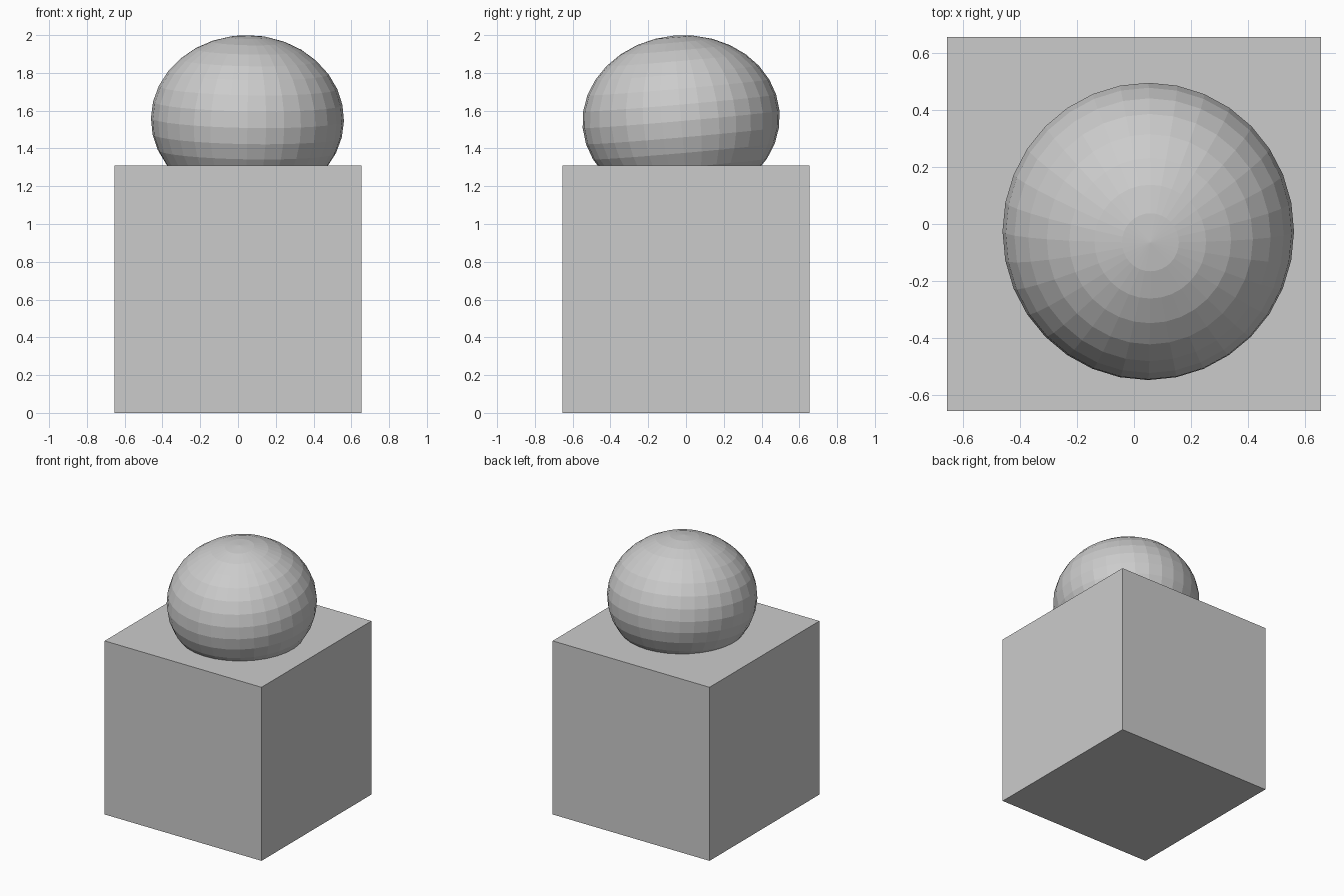
import bpy
from math import radians

if "Cube" in bpy.data.objects:
    bpy.data.objects.remove(bpy.data.objects["Cube"])

SIDE = 1.31

# Cubic pedestal standing on the ground
bpy.ops.mesh.primitive_cube_add(size=SIDE, location=(0, 0, SIDE / 2))
bpy.context.object.name = "pedestal_block"

# Squashed, slightly tilted faceted ball sunk into the block's top
bpy.ops.mesh.primitive_uv_sphere_add(
    segments=32, ring_count=16, radius=1,
    location=(0.05, -0.026, 1.554),
    rotation=(radians(5), radians(1), 0))
ball = bpy.context.object
ball.name = "resting_ball"
ball.scale = (0.511, 0.523, 0.445)
